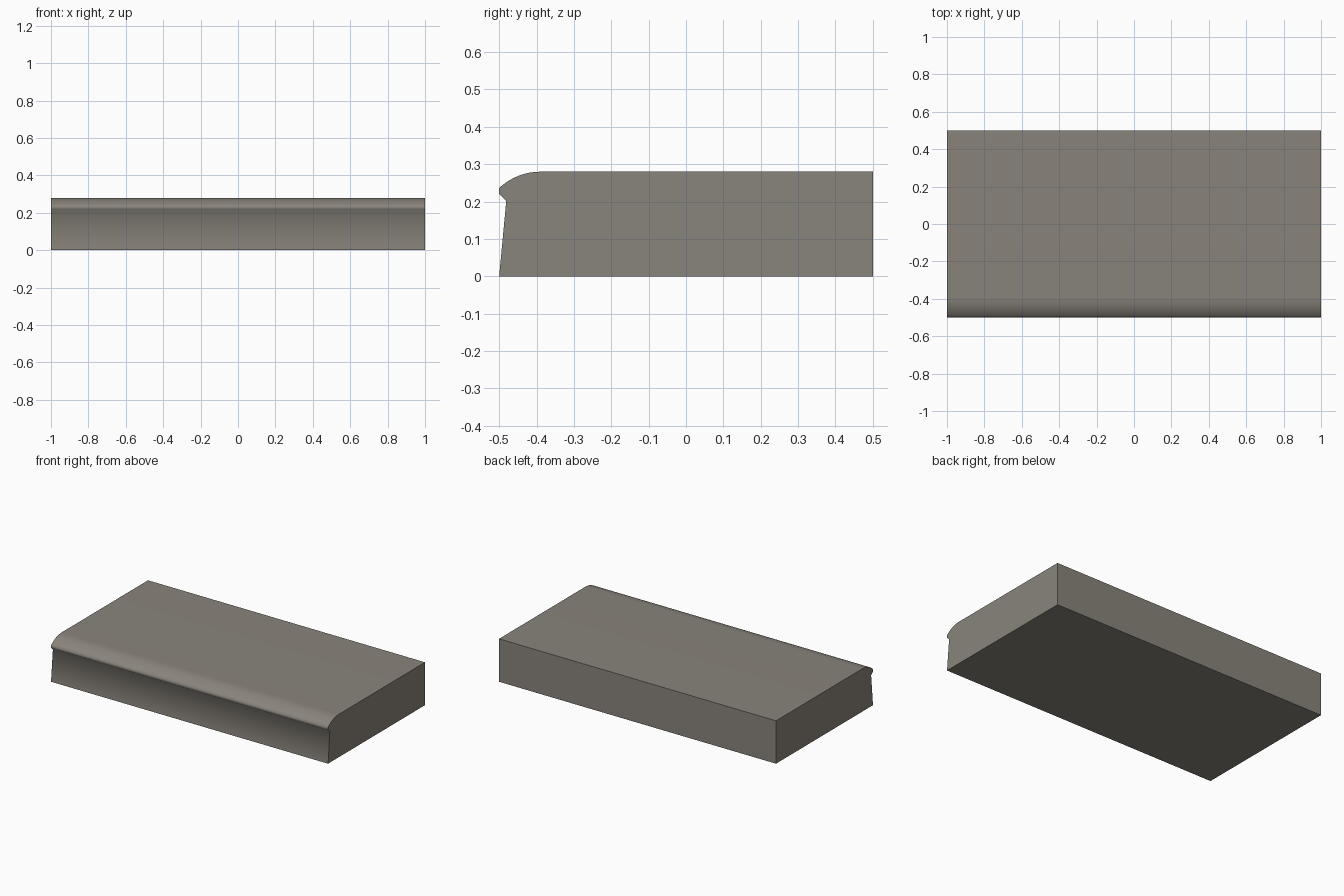
import bpy, bmesh, math

if "Cube" in bpy.data.objects:
    bpy.data.objects.remove(bpy.data.objects["Cube"])

# Side profile (y, z): slab with a rounded nosing, small notch and leaning riser
profile = [(-0.5, 0.0), (0.5, 0.0), (0.5, 0.28)]
R, START, DROP_ANGLE, STEPS = 0.16, -0.39, math.asin(0.11 / 0.16), 8
for i in range(STEPS + 1):
    a = DROP_ANGLE * i / STEPS
    profile.append((START - R * math.sin(a), 0.28 - R + R * math.cos(a)))
profile += [(-0.5, 0.22), (-0.481, 0.202)]

# Extrude the profile along x
bm = bmesh.new()
face = bm.faces.new([bm.verts.new((-1, y, z)) for y, z in profile])
ext = bmesh.ops.extrude_face_region(bm, geom=[face], use_keep_orig=True)
verts = [g for g in ext["geom"] if isinstance(g, bmesh.types.BMVert)]
bmesh.ops.translate(bm, verts=verts, vec=(2, 0, 0))
bmesh.ops.recalc_face_normals(bm, faces=bm.faces)

mesh = bpy.data.meshes.new("stair_step")
bm.to_mesh(mesh)
bm.free()
step = bpy.data.objects.new("stair_step", mesh)
bpy.context.collection.objects.link(step)

# Warm grey stone
stone = bpy.data.materials.new("warm_grey_stone")
stone.diffuse_color = (0.25, 0.23, 0.20, 1)
stone.use_nodes = True
stone.node_tree.nodes["Principled BSDF"].inputs["Base Color"].default_value = stone.diffuse_color
mesh.materials.append(stone)

# Smooth the nosing, keep the box edges sharp
bpy.context.view_layer.objects.active = step
step.select_set(True)
bpy.ops.object.shade_smooth_by_angle(angle=math.radians(60))
